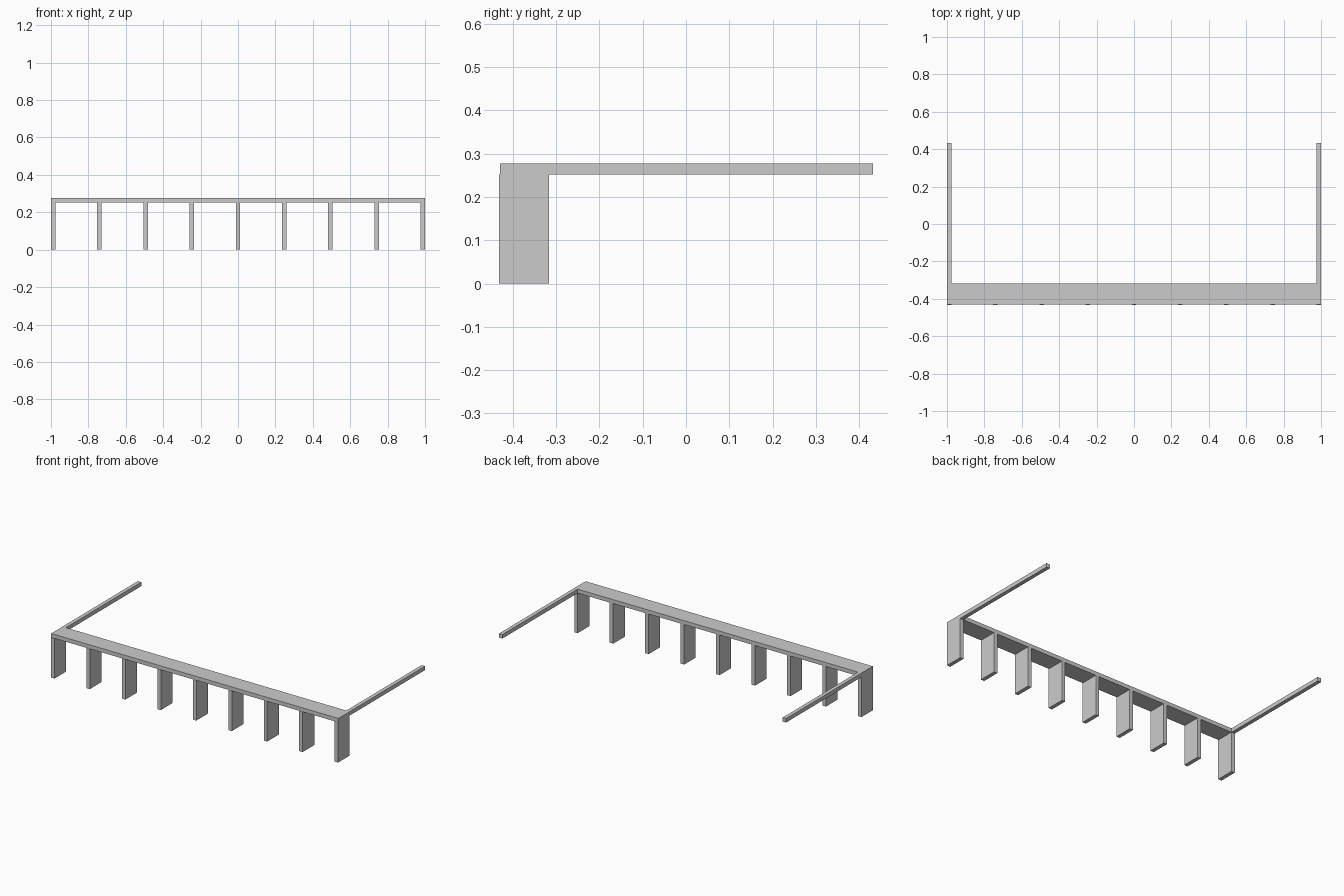
import bpy, bmesh
from mathutils import Vector

if "Cube" in bpy.data.objects:
    bpy.data.objects.remove(bpy.data.objects["Cube"])

LEG_H, TOP_H = 0.252, 0.277      # leg height, upper face of the frame
BACK, INNER, FRONT = 0.432, -0.317, -0.43
THICK = 0.024                    # leg and arm width


def extrude_outline(name, outline, z0, z1):
    """Solid made by extruding a flat outline from z0 up to z1."""
    bm = bmesh.new()
    face = bm.faces.new([bm.verts.new((x, y, z0)) for x, y in outline])
    top = bmesh.ops.extrude_face_region(bm, geom=[face])["geom"]
    verts = [v for v in top if isinstance(v, bmesh.types.BMVert)]
    bmesh.ops.translate(bm, vec=Vector((0, 0, z1 - z0)), verts=verts)
    bmesh.ops.recalc_face_normals(bm, faces=bm.faces)
    mesh = bpy.data.meshes.new(name)
    bm.to_mesh(mesh)
    bm.free()
    obj = bpy.data.objects.new(name, mesh)
    bpy.context.collection.objects.link(obj)
    return obj


# U-shaped top: front shelf with an arm running back at each end
right = [(1, FRONT), (1, BACK), (1 - THICK, BACK), (1 - THICK, INNER)]
left = [(-x, y) for x, y in reversed(right)]
extrude_outline("top_frame", right + left, LEG_H, TOP_H)

# Nine evenly spaced panel legs under the shelf
COUNT = 9
span = 1 - THICK / 2
for i in range(COUNT):
    x = -span + 2 * span * i / (COUNT - 1)
    h = THICK / 2
    extrude_outline(f"panel_leg_{i + 1}",
                    [(x - h, -0.432), (x + h, -0.432), (x + h, INNER), (x - h, INNER)],
                    0, LEG_H)
